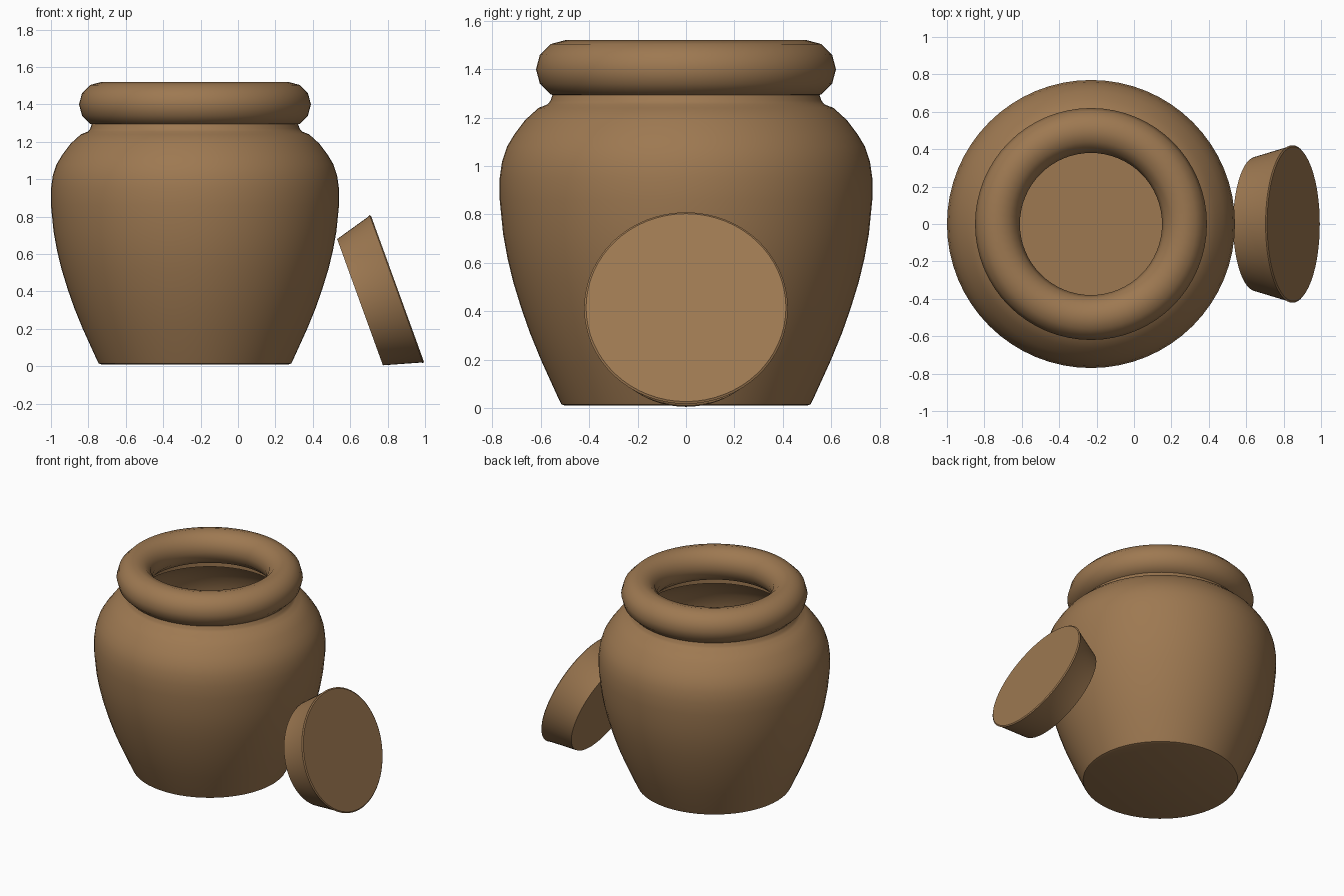
import bpy, math
from mathutils import Vector

if "Cube" in bpy.data.objects:
    bpy.data.objects.remove(bpy.data.objects["Cube"])

clay = bpy.data.materials.new("brown_clay")
clay.diffuse_color = (0.34, 0.19, 0.083, 1)
clay.use_nodes = True
clay.node_tree.nodes["Principled BSDF"].inputs["Base Color"].default_value = clay.diffuse_color
JAR_X = -0.23


def finish(obj, angle):
    obj.data.materials.append(clay)
    bpy.ops.object.select_all(action='DESELECT')
    obj.select_set(True)
    bpy.context.view_layer.objects.active = obj
    bpy.ops.object.shade_smooth_by_angle(angle=math.radians(angle))


def lathe(name, profile, steps=64):
    """Revolve an (r, z) profile; points with r = 0 become poles."""
    verts, rings, faces = [], [], []
    for r, z in profile:
        n = 1 if r == 0 else steps
        rings.append(range(len(verts), len(verts) + n))
        for i in range(n):
            a = 2 * math.pi * i / steps
            verts.append((r * math.cos(a), r * math.sin(a), z))
    for lo, hi in zip(rings, rings[1:]):
        for i in range(steps):
            j = (i + 1) % steps
            quad = [lo[i % len(lo)], lo[j % len(lo)], hi[j % len(hi)], hi[i % len(hi)]]
            faces.append(list(dict.fromkeys(quad)))
    mesh = bpy.data.meshes.new(name)
    mesh.from_pydata(verts, [], faces)
    mesh.update()
    obj = bpy.data.objects.new(name, mesh)
    bpy.context.collection.objects.link(obj)
    return obj


# Hollow jar body: up the outside, over the neck, down the inside
outer = [(0, 0.01), (0.5, 0.01), (0.515, 0.015), (0.525, 0.035), (0.6, 0.2),
         (0.645, 0.31), (0.68, 0.41), (0.714, 0.52), (0.738, 0.62), (0.756, 0.72),
         (0.77, 0.86), (0.77, 0.95), (0.76, 1.02), (0.74, 1.08), (0.71, 1.13),
         (0.665, 1.19), (0.61, 1.24), (0.572, 1.255), (0.56, 1.27), (0.55, 1.30)]
inner = [(0.5, 1.30), (0.5, 1.24), (0.57, 1.21), (0.63, 1.15), (0.69, 1.07), (0.72, 0.95),
         (0.72, 0.86), (0.69, 0.62), (0.63, 0.41), (0.55, 0.2), (0.48, 0.06), (0, 0.06)]
body = lathe("jar_body", outer + inner)
body.location.x = JAR_X
finish(body, 40)

# Thick rounded rim
bpy.ops.mesh.primitive_torus_add(location=(JAR_X, 0, 1.4), major_radius=0.5, minor_radius=0.12,
                                 major_segments=64, minor_segments=12)
rim = bpy.context.object
rim.name = "jar_rim"
finish(rim, 40)

# Tapered lid leaning against the jar
small, large = Vector((0.6525, 0, 0.3425)), Vector((0.8525, 0, 0.415))
h = (large - small).length
lid = lathe("lid", [(0, 0), (0.359, 0), (0.415, h - 0.015), (0.421, h - 0.006), (0.413, h), (0, h)])
lid.rotation_euler = (large - small).to_track_quat('Z', 'Y').to_euler()
lid.location = small
finish(lid, 35)
